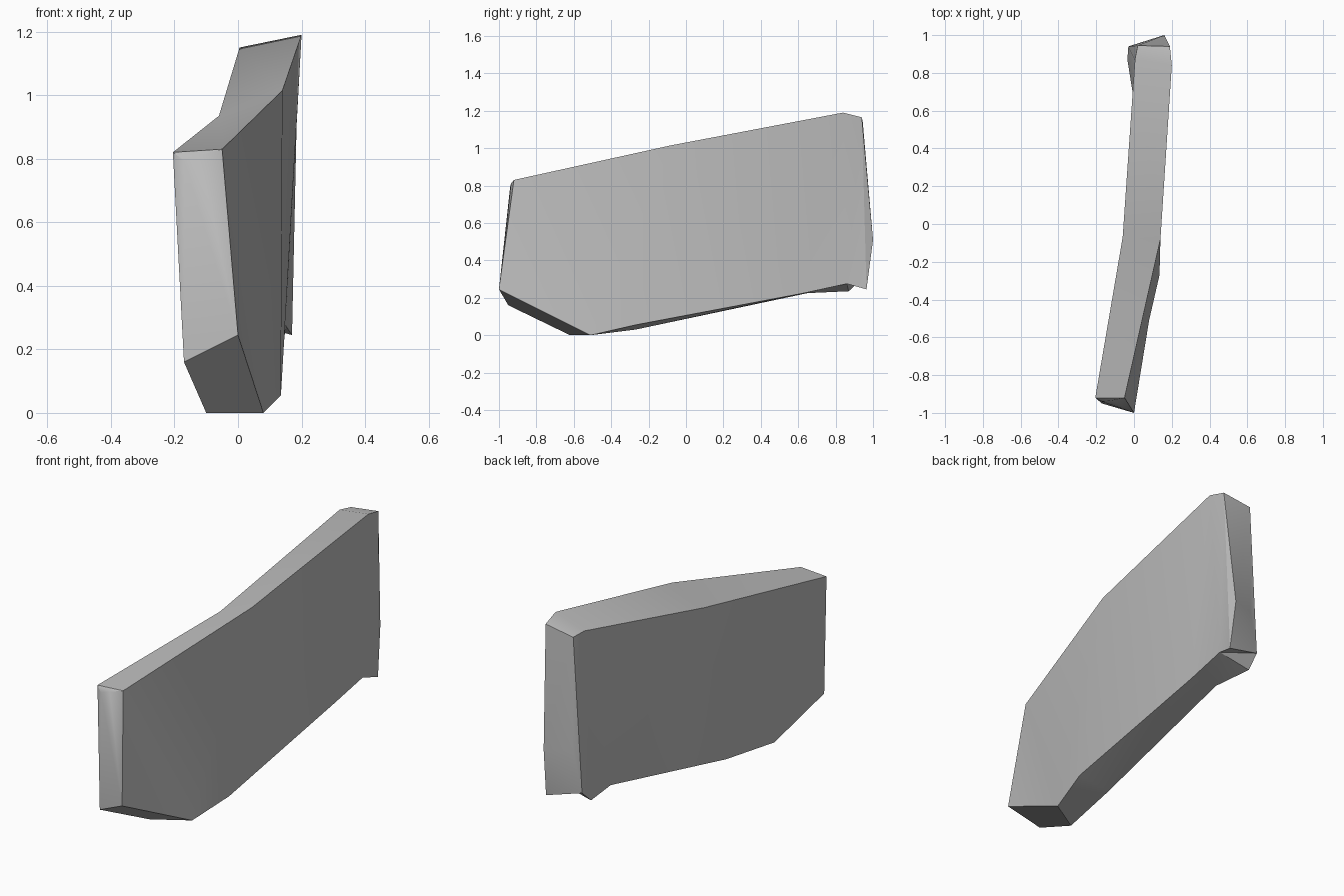
import bpy, bmesh, math

if "Cube" in bpy.data.objects:
    bpy.data.objects.remove(bpy.data.objects["Cube"], do_unlink=True)

# Stone colour
stone = bpy.data.materials.new("grey_stone")
stone.use_nodes = True
grey = (0.5, 0.5, 0.5, 1.0)
stone.diffuse_color = grey
bsdf = stone.node_tree.nodes["Principled BSDF"]
bsdf.inputs["Base Color"].default_value = grey
bsdf.inputs["Roughness"].default_value = 0.9

# Matching corners of the two broad sides, named around the outline:
# corner: (left side point, right side point)
corners = {
    "front_top": ((-.05, -.92, .83), (-.205, -.92, .82)),
    "front_low": ((0, -1, .245), (-.17, -.95, .16)),
    "bottom_front": ((.08, -.51, 0), (-.1, -.62, 0)),
    "bottom_mid": ((.135, -.27, .055), (-.055, -.27, .03)),
    "bottom_rear": ((.145, .63, .225), (0, .65, .225)),
    "notch": ((.15, .86, .275), (-.035, .87, .235)),
    "heel": ((.17, .965, .245), (-.03, .94, .3)),
    "back_mid": ((.16, 1, .51), (.02, .95, .52)),
    "back_top": ((.19, .94, 1.165), (.02, .945, 1.14)),
    "top_rear": ((.2, .84, 1.19), (.005, .87, 1.15)),
    "top_mid": ((.14, -.08, 1.015), (-.06, -.07, .935)),
}

bm = bmesh.new()
names = list(corners)
left = {n: bm.verts.new(corners[n][0]) for n in names}
right = {n: bm.verts.new(corners[n][1]) for n in names}

# Broad sides, each folded along a line from the top middle to the bottom middle
fold = names.index("bottom_mid")
front_part = names[:fold + 1] + ["top_mid"]
rear_part = names[fold:]
for side in (left, right):
    for part in (front_part, rear_part):
        bm.faces.new([side[n] for n in part])

# Narrow rim joining the two sides, except for the chipped front end
for a, b in zip(names, names[1:] + names[:1]):
    if a != "front_top":
        bm.faces.new((left[a], left[b], right[b], right[a]))

# Chipped front end
chip_outer = bm.verts.new((-.17, -.94, .795))
chip_inner = bm.verts.new((-.12, -.935, .812))
top_l, top_r = left["front_top"], right["front_top"]
low_l, low_r = left["front_low"], right["front_low"]
for face in ((top_r, chip_outer, chip_inner, top_l),
             (top_r, low_r, chip_outer),
             (chip_outer, low_r, low_l),
             (chip_outer, low_l, chip_inner),
             (chip_inner, low_l, top_l)):
    bm.faces.new(face)

bmesh.ops.triangulate(bm, faces=bm.faces[:], ngon_method='BEAUTY')
bmesh.ops.recalc_face_normals(bm, faces=bm.faces[:])

mesh = bpy.data.meshes.new("rock_slab")
bm.to_mesh(mesh)
bm.free()
mesh.materials.append(stone)
slab = bpy.data.objects.new("rock_slab", mesh)
bpy.context.collection.objects.link(slab)

# Soft shading across the broad sides, sharp outer edges
bpy.ops.object.select_all(action='DESELECT')
slab.select_set(True)
bpy.context.view_layer.objects.active = slab
bpy.ops.object.shade_smooth_by_angle(angle=math.radians(30))
